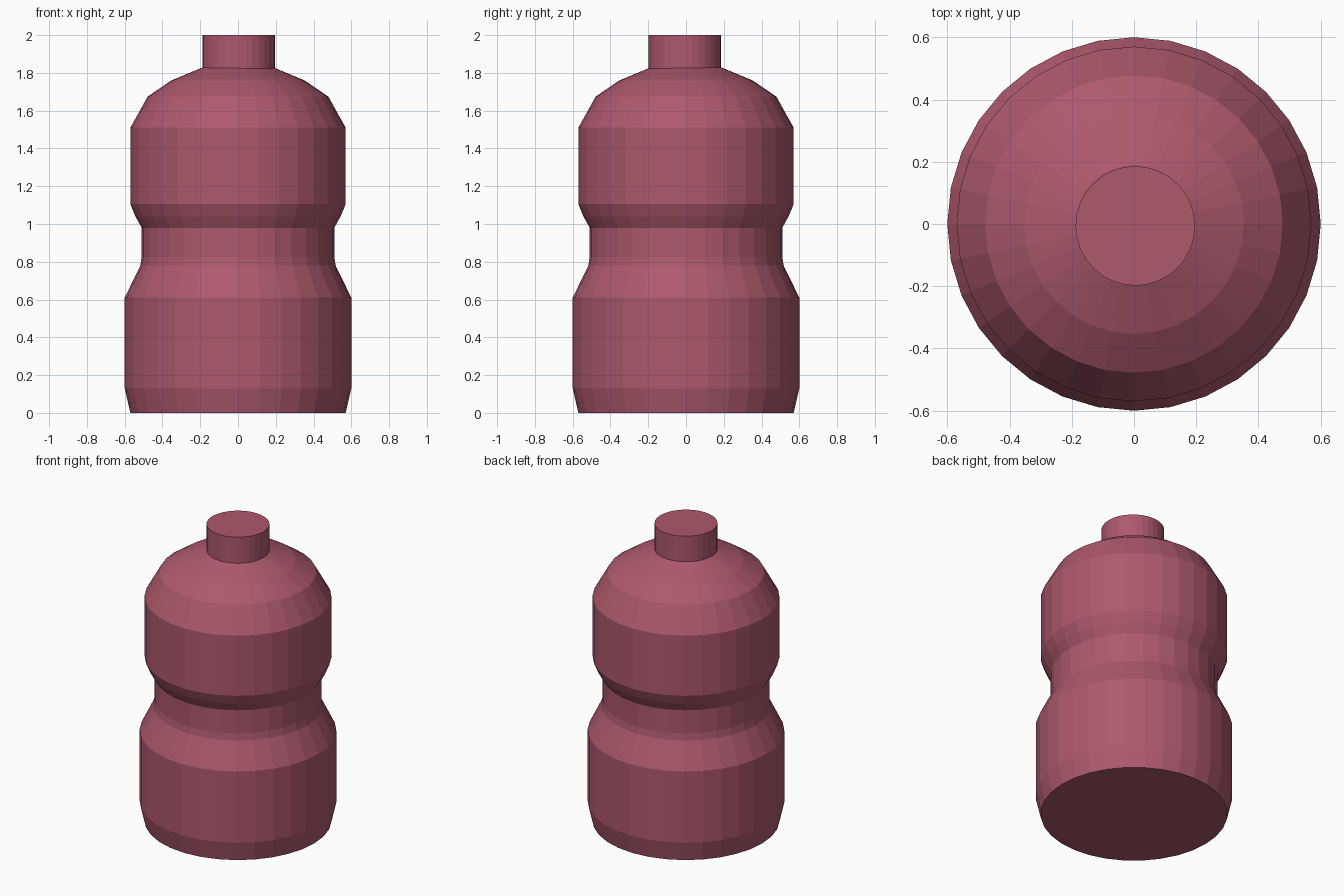
import bpy, bmesh
from math import cos, sin, pi

if "Cube" in bpy.data.objects:
    bpy.data.objects.remove(bpy.data.objects["Cube"])

mat = bpy.data.materials.new("dusty_red")
mat.diffuse_color = (0.42, 0.10, 0.15, 1)
mat.use_nodes = True
mat.node_tree.nodes["Principled BSDF"].inputs["Base Color"].default_value = mat.diffuse_color


def lathe(name, profile, sides=32, centre=(0, 0)):
    """Closed, flat-faced solid turned from (radius, height) points."""
    bm = bmesh.new()
    rings = [[bm.verts.new((centre[0] + r * cos(2 * pi * i / sides),
                            centre[1] + r * sin(2 * pi * i / sides), z))
              for i in range(sides)] for r, z in profile]
    for low, high in zip(rings, rings[1:]):
        for i in range(sides):
            j = (i + 1) % sides
            bm.faces.new((low[i], low[j], high[j], high[i]))
    bm.faces.new(rings[0][::-1])
    bm.faces.new(rings[-1])
    mesh = bpy.data.meshes.new(name)
    bm.to_mesh(mesh)
    bm.free()
    mesh.materials.append(mat)
    obj = bpy.data.objects.new(name, mesh)
    bpy.context.collection.objects.link(obj)
    return obj


# Bottle body: base, waist grip, upper barrel and domed shoulder
lathe("bottle_body", [
    (0.57, 0), (0.6, 0.13), (0.6, 0.61), (0.517, 0.78), (0.51, 0.825),
    (0.51, 0.98), (0.543, 1.04), (0.57, 1.105), (0.57, 1.51),
    (0.478, 1.675), (0.353, 1.76), (0.19, 1.828)])

# Neck, very slightly off centre
lathe("bottle_neck", [(0.192, 1.822), (0.192, 2.0)], centre=(0.004, -0.006))
